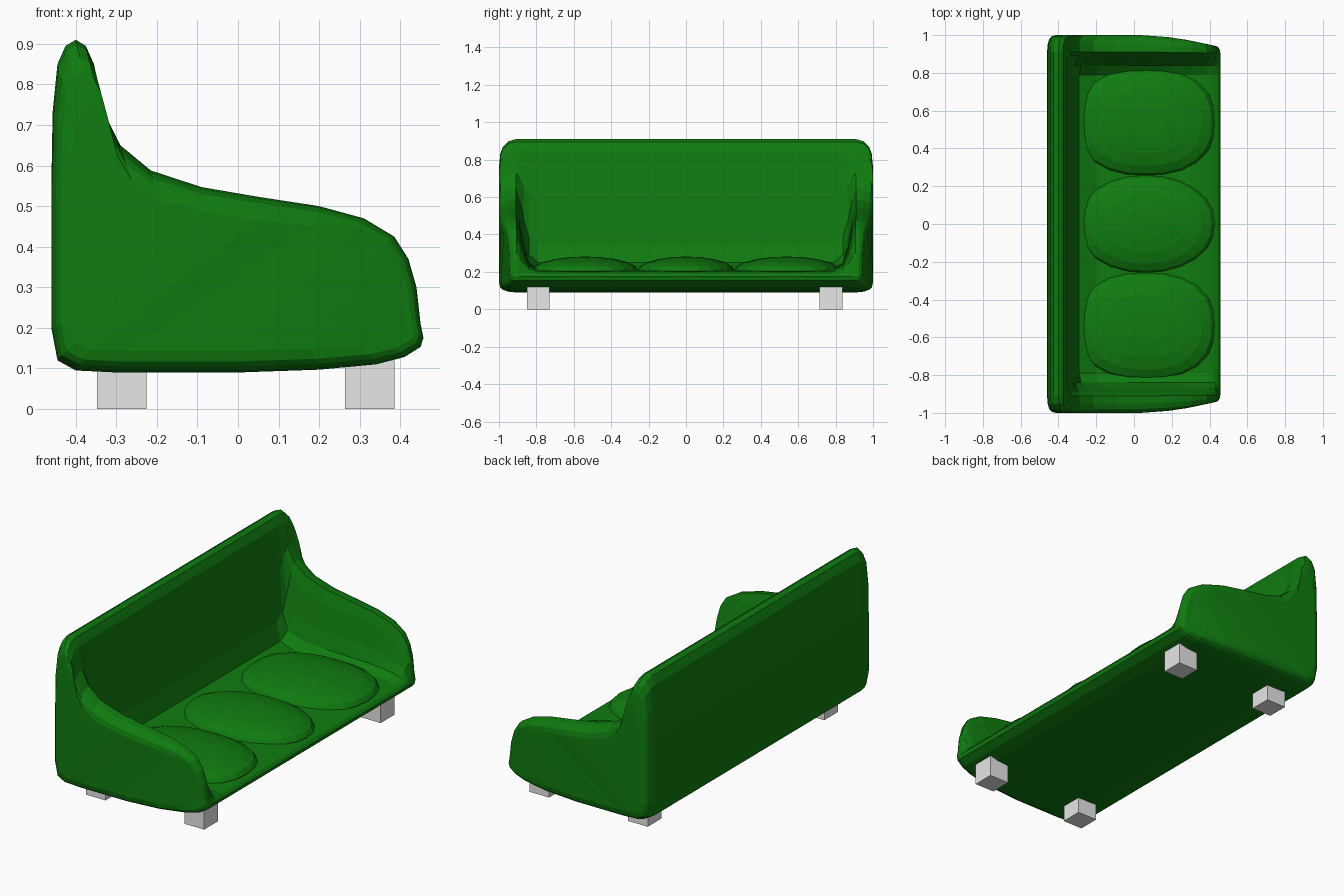
import bpy, bmesh, math

if "Cube" in bpy.data.objects:
    bpy.data.objects.remove(bpy.data.objects["Cube"])


def material(name, rgb):
    m = bpy.data.materials.new(name)
    m.diffuse_color = (*rgb, 1)
    m.use_nodes = True
    m.node_tree.nodes["Principled BSDF"].inputs["Base Color"].default_value = m.diffuse_color
    return m


GREEN = material("green fabric", (0.005, 0.2, 0.005))
GREY = material("grey legs", (0.8, 0.8, 0.8))


def finish(bm, name, mat):
    bmesh.ops.recalc_face_normals(bm, faces=bm.faces)
    me = bpy.data.meshes.new(name)
    bm.to_mesh(me)
    bm.free()
    me.materials.append(mat)
    ob = bpy.data.objects.new(name, me)
    bpy.context.collection.objects.link(ob)
    return ob


# Side profiles (x, z), each running from the top of the back to the front lip
ARM = [(-.40, .91), (-.375, .895), (-.355, .85), (-.33, .73), (-.29, .65),
       (-.215, .588), (-.09, .547), (.05, .523), (.20, .50), (.31, .47),
       (.385, .425), (.42, .37), (.44, .30), (.45, .21), (.457, .175)]
SEAT = [(-.40, .91), (-.375, .895), (-.355, .85), (-.33, .60), (-.315, .35),
        (-.29, .25), (-.2, .215), (-.05, .21), (.1, .21), (.2, .21),
        (.3, .21), (.38, .205), (.42, .20), (.445, .19), (.457, .175)]
UNDER = [(-.40, .91), (-.425, .895), (-.445, .85), (-.457, .73), (-.46, .55),
         (-.46, .2), (-.445, .12), (-.40, .095), (-.3, .09), (0, .09),
         (.2, .097), (.34, .11), (.41, .128), (.45, .153), (.457, .175)]

# Stations across the width: y, blend from arm to seat, scale in x, scale in z
STATIONS = [(1.0, 0, .9, .75), (.993, 0, .95, .87), (.98, 0, .975, .93),
            (.95, 0, .995, .98), (.91, 0, 1, 1), (.89, .2, 1, 1),
            (.865, .6, 1, 1), (.84, .87, 1, 1), (.79, 1, 1, 1)]


def ring(bm, side, y, mix, sx, sz):
    upper = [(a[0] + (s[0] - a[0]) * mix, a[1] + (s[1] - a[1]) * mix)
             for a, s in zip(ARM, SEAT)]
    verts = []
    for x, z in upper + UNDER[-2:0:-1]:
        yy = y
        if y > .9:  # outer side curves inward toward the front
            yy = .9 + (y - .9) * (1 - .55 * (max(x, 0) / .457) ** 2)
        verts.append(bm.verts.new((x * sx, side * yy, .3 + (z - .3) * sz)))
    return verts


# Sofa body: loft of the back, arms and seat
bm = bmesh.new()
rings = [ring(bm, 1, *s) for s in STATIONS] + [ring(bm, -1, *s) for s in reversed(STATIONS)]
n = len(rings[0])
for a, b in zip(rings, rings[1:]):
    for i in range(n):
        j = (i + 1) % n
        bm.faces.new((a[i], a[j], b[j], b[i]))
for r in (rings[0], rings[-1]):  # end caps as strips between upper and lower chains
    for i in range(len(ARM) - 1):
        quad = [r[i], r[i + 1], r[(n - i - 1) % n], r[(n - i) % n]]
        bm.faces.new(list(dict.fromkeys(quad)))
finish(bm, "sofa_body", GREEN)


# Seat cushions: flattened domes with a slightly squared outline
def cushion(name, y, ry, p):
    bm = bmesh.new()
    bmesh.ops.create_uvsphere(bm, u_segments=24, v_segments=10, radius=1)
    for v in bm.verts:
        x, yy = v.co.x, v.co.y
        d = (abs(x) ** p + abs(yy) ** p) ** (1 / p)
        k = math.hypot(x, yy) / d if d > 1e-6 else 1
        v.co = (.06 + x * k * .37, y + yy * k * ry, .205 + v.co.z * .077)
    finish(bm, name, GREEN)


cushion("middle_cushion", 0, .26, 2.1)
cushion("left_cushion", -.54, .285, 2.4)
cushion("right_cushion", .54, .285, 2.4)

# Four block legs
for xn, x in (("back", -.287), ("front", .325)):
    for yn, y in (("left", -.79), ("right", .775)):
        bm = bmesh.new()
        bmesh.ops.create_cube(bm, size=1)
        for v in bm.verts:
            v.co = (x + v.co.x * .122, y + v.co.y * .122, .06 + v.co.z * .12)
        finish(bm, f"{xn}_{yn}_leg", GREY)
